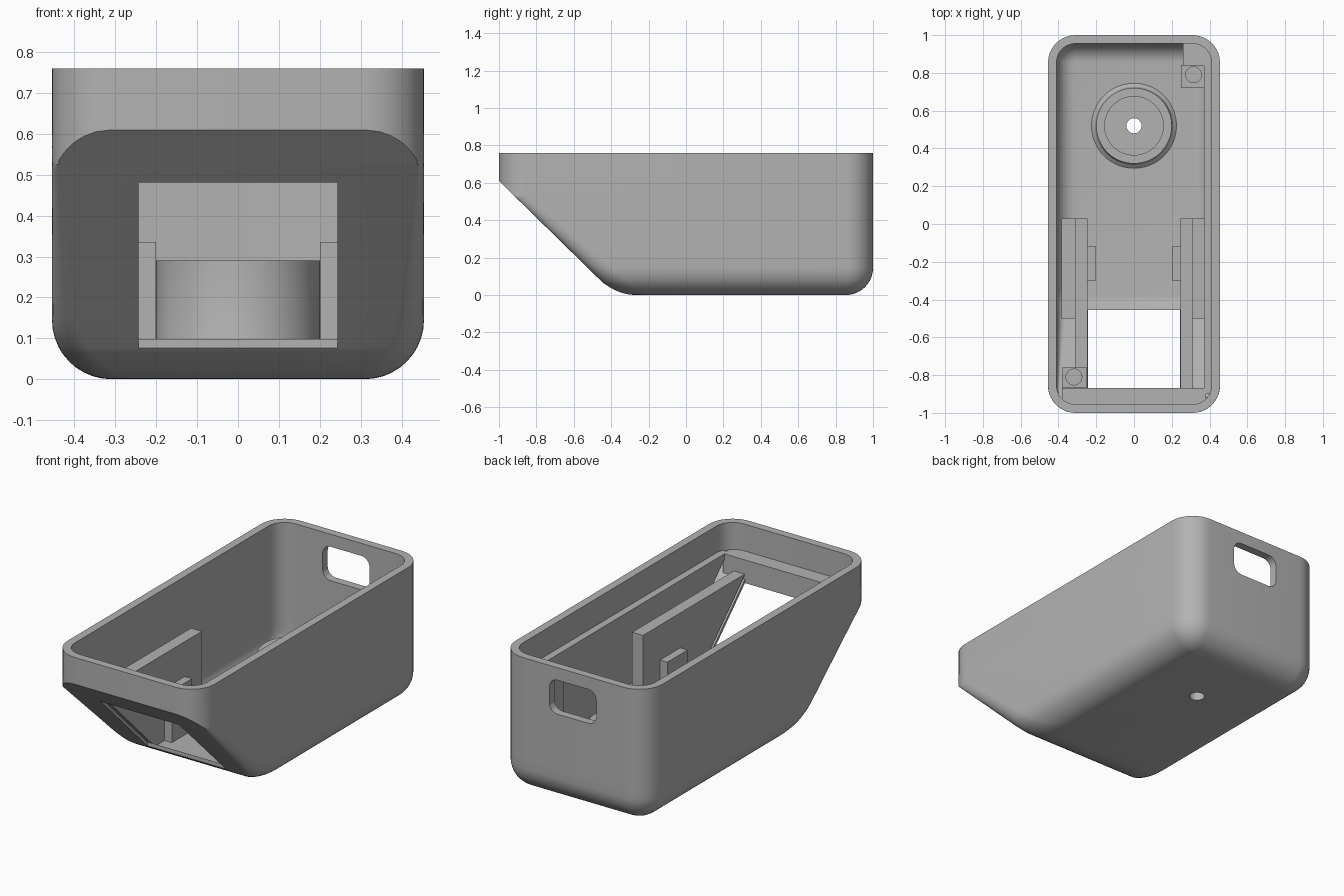
import bpy, bmesh
from math import sin, cos, pi, sqrt, asin

if "Cube" in bpy.data.objects:
    bpy.data.objects.remove(bpy.data.objects["Cube"])

grey = bpy.data.materials.new("plain grey")
grey.use_nodes = True
grey.diffuse_color = (0.45, 0.45, 0.45, 1)
grey.node_tree.nodes["Principled BSDF"].inputs["Base Color"].default_value = (0.45, 0.45, 0.45, 1)

R, W, TOP, WALL = 0.145, 0.455, 0.76, 0.045
STEPS = 10


def finish(name, bm):
    bmesh.ops.remove_doubles(bm, verts=bm.verts, dist=0.0005)
    bmesh.ops.recalc_face_normals(bm, faces=bm.faces)
    mesh = bpy.data.meshes.new(name)
    bm.to_mesh(mesh)
    bm.free()
    mesh.materials.append(grey)
    ob = bpy.data.objects.new(name, mesh)
    bpy.context.collection.objects.link(ob)
    return ob


def loft(name, rings, capped=True):
    bm = bmesh.new()
    loops = [[bm.verts.new(p) for p in ring] for ring in rings]
    n = len(loops[0])
    for a, b in zip(loops, loops[1:]):
        for i in range(n):
            j = (i + 1) % n
            bm.faces.new((a[i], a[j], b[j], b[i]))
    if capped:
        bm.faces.new(loops[0])
        bm.faces.new(loops[-1])
    return finish(name, bm)


def extrude_x(name, x0, x1, profile):
    return loft(name, [[(x, y, z) for y, z in profile] for x in (x0, x1)])


def box(name, x0, x1, y0, y1, z0, z1):
    return extrude_x(name, x0, x1, [(y0, z0), (y1, z0), (y1, z1), (y0, z1)])


def lathe(name, x, y, profile, closed=False, n=64):
    pts = profile + profile[:1] if closed else profile
    rings = [[(x + r * cos(2 * pi * i / n), y + r * sin(2 * pi * i / n), z)
              for i in range(n)] for r, z in pts]
    return loft(name, rings, not closed)


def cut(ob, cutter):
    mod = ob.modifiers.new("cut", "BOOLEAN")
    mod.operation, mod.solver, mod.object = "DIFFERENCE", "EXACT", cutter
    activate(ob)
    bpy.ops.object.modifier_apply(modifier=mod.name)
    bpy.data.objects.remove(cutter)


def activate(ob):
    bpy.ops.object.select_all(action="DESELECT")
    ob.select_set(True)
    bpy.context.view_layer.objects.active = ob


def smooth(ob):
    activate(ob)
    bpy.ops.object.shade_smooth_by_angle(angle=0.5)


def hull_slice(z, t):
    """Horizontal outline of the hull at height z, offset inward by t."""
    r = R - t
    h = min(z - t, r)
    inset = r - sqrt(max(0, r * r - (r - h) ** 2))
    w, back, rb = W - t - inset, 1 - t - inset, r - inset
    front = -1 + (0.61 - z) * 1.02 + t * 0.5
    if t == 0 and z < 0.07:
        front = -0.27 - 0.18 * sqrt(z / 0.07)
    front = max(front, -1 + t)
    reach = (R - 1 - front) / r
    half = []
    for i in range(STEPS + 1):
        f = i / STEPS
        if reach > 0.45:        # upright corner, trimmed by the slope
            a = asin(min(1, reach)) * (1 - f)
            half.append((W - R + r * cos(a), R - 1 - r * sin(a)))
        else:                   # slope edge, rounder towards the floor
            g = min(1, max(0, (0.53 - z) / 0.46))
            a = (1 - f) * pi / 2
            rx, ry = r * (0.11 + 0.4 * g), r * (0.45 + 0.55 * g)
            half.append((w - rx * (1 - cos(a)), front + ry * (1 - sin(a))))
    for i in range(STEPS + 1):
        a = i / STEPS * pi / 2
        half.append((w - rb + rb * cos(a), back - rb + rb * sin(a)))
    return [(x, y, z) for x, y in half] + [(-x, y, z) for x, y in reversed(half)]


def hull_rings(t):
    r = R - t
    zs = [t + r * (1 - cos(i / 10 * pi / 2)) for i in range(11)]
    zs += [0.2 + 0.03 * i for i in range(11)]
    zs += [0.515 + 0.01 * i for i in range(10)] + [0.61, 0.635, TOP]
    if t == 0:
        zs.append(0.07)
    return [hull_slice(z, t) for z in sorted(zs)]


# Open-topped shell with sloped front
shell = loft("shell", hull_rings(0) + hull_rings(WALL)[::-1])

# Front window, rear slot and floor hole
cut(shell, box("window_cutter", -0.243, 0.243, -0.868, -0.455, -0.1, 0.56))
slot = []
for cx, cz, start in ((0.095, 0.64, 0), (-0.095, 0.64, 1), (-0.095, 0.55, 2), (0.095, 0.55, 3)):
    for i in range(7):
        a = (start + i / 6) * pi / 2
        slot.append((cx + 0.05 * cos(a), cz + 0.05 * sin(a)))
cut(shell, loft("slot_cutter", [[(x, y, z) for x, z in slot] for y in (0.9, 1.1)]))
cut(shell, lathe("hole_cutter", 0, 0.52, [(0.04, -0.1), (0.04, 0.2)]))
smooth(shell)

# Round boss on the floor with a recessed top
boss = lathe("floor_boss", 0, 0.52, [
    (0.04, 0.02), (0.04, 0.1), (0.155, 0.1), (0.155, 0.29), (0.2, 0.29),
    (0.2, 0.08), (0.207, 0.06), (0.225, 0.045), (0.225, 0.02)], closed=True)
smooth(boss)

# Rails beside the window, with stop blocks and low side fillers
rail = [(0.03, 0.03), (0.03, 0.53), (-0.875, 0.53), (-0.42, 0.08), (-0.37, 0.04)]
for side, s in (("left", 1), ("right", -1)):
    extrude_x(side + "_rail", s * 0.245, s * 0.312, rail)
    box(side + "_stop_block", s * 0.2, s * 0.25, -0.3, -0.12, 0.03, 0.335)
    extrude_x(side + "_filler", s * 0.31, s * 0.385,
              [(0.03, 0.08), (0.03, 0.2), (-0.5, 0.2), (-0.4, 0.09)])

# Ledges around the inside
extrude_x("front_ledge", -0.38, 0.38,
          [(-0.96, 0.61), (-0.868, 0.61), (-0.868, 0.49), (-0.96, 0.58)])
extrude_x("side_ledge", 0.37, 0.42,
          [(0.92, 0.15), (0.92, 0.61), (-0.9, 0.61), (-0.43, 0.15)])
box("corner_ledge", 0.26, 0.4, 0.84, 0.957, 0.15, 0.61)

# Screw posts in opposite corners
for name, x0, x1, y0, y1, z0, hx, hy in (
        ("back_screw_post", 0.25, 0.372, 0.72, 0.842, 0.04, 0.315, 0.79),
        ("front_screw_post", -0.38, -0.25, -0.865, -0.76, 0.5, -0.318, -0.81)):
    post = box(name, x0, x1, y0, y1, z0, 0.6)
    cut(post, lathe("screw_cutter", hx, hy, [(0.042, 0.54), (0.042, 0.7)], n=32))
    smooth(post)
